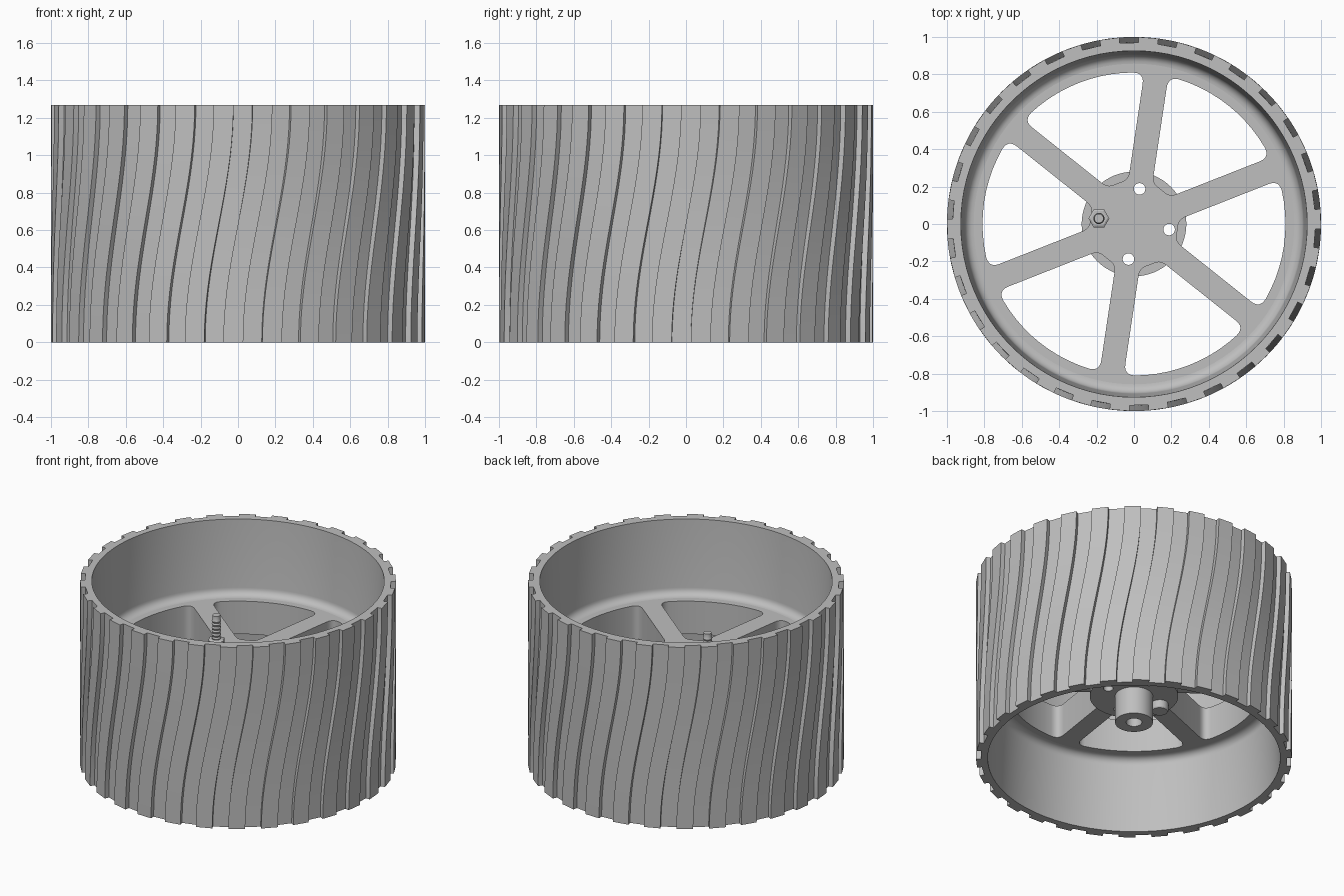
import bpy, bmesh, math
from math import sin, cos, pi, radians, asin

if "Cube" in bpy.data.objects:
    bpy.data.objects.remove(bpy.data.objects["Cube"])

H = 1.27
grey = bpy.data.materials.new("light_grey")
grey.diffuse_color = (0.52, 0.52, 0.52, 1)
grey.use_nodes = True
grey.node_tree.nodes["Principled BSDF"].inputs["Base Color"].default_value = grey.diffuse_color


def polar(r, a):
    return (r * cos(a), r * sin(a))


def finish(name, bm, smooth=True):
    bmesh.ops.remove_doubles(bm, verts=bm.verts, dist=1e-5)
    bmesh.ops.recalc_face_normals(bm, faces=bm.faces)
    me = bpy.data.meshes.new(name)
    bm.to_mesh(me)
    bm.free()
    ob = bpy.data.objects.new(name, me)
    bpy.context.collection.objects.link(ob)
    me.materials.clear()
    me.materials.append(grey)
    if smooth:
        bpy.ops.object.select_all(action='DESELECT')
        bpy.context.view_layer.objects.active = ob
        ob.select_set(True)
        bpy.ops.object.shade_smooth_by_angle(angle=radians(30))
    return ob


def lathe(name, profile, segs, centre=(0, 0), smooth=True):
    """Spin an (r, z) profile around a vertical axis."""
    bm = bmesh.new()
    rings = []
    for r, z in profile:
        if r == 0:
            rings.append([bm.verts.new((*centre, z))] * segs)
        else:
            rings.append([bm.verts.new((centre[0] + r * cos(2 * pi * i / segs),
                                        centre[1] + r * sin(2 * pi * i / segs), z))
                          for i in range(segs)])
    for a, b in zip(rings, rings[1:]):
        for i in range(segs):
            j = (i + 1) % segs
            bm.faces.new(list(dict.fromkeys((a[i], a[j], b[j], b[i]))))
    return finish(name, bm, smooth)


def plate(name, loops, z0, z1):
    """Flat plate: first loop is the outside, the others are holes."""
    cu = bpy.data.curves.new(name + "_outline", 'CURVE')
    cu.dimensions = '2D'
    cu.fill_mode = 'BOTH'
    cu.extrude = (z1 - z0) / 2
    for pts in loops:
        sp = cu.splines.new('POLY')
        sp.points.add(len(pts) - 1)
        for p, (x, y) in zip(sp.points, pts):
            p.co = (x, y, 0, 1)
        sp.use_cyclic_u = True
    tmp = bpy.data.objects.new(name + "_outline", cu)
    bpy.context.collection.objects.link(tmp)
    dg = bpy.context.evaluated_depsgraph_get()
    me = bpy.data.meshes.new_from_object(tmp.evaluated_get(dg))
    bm = bmesh.new()
    bm.from_mesh(me)
    bmesh.ops.translate(bm, verts=bm.verts, vec=(0, 0, (z0 + z1) / 2))
    bpy.data.objects.remove(tmp)
    bpy.data.meshes.remove(me)
    return finish(name, bm)


def circle(r, n, c=(0, 0)):
    return [(c[0] + r * cos(2 * pi * i / n), c[1] + r * sin(2 * pi * i / n)) for i in range(n)]


def bend(a, b, c, n=6):
    """Rounded corner from a to c around b."""
    return [tuple((1 - t) ** 2 * a[k] + 2 * t * (1 - t) * b[k] + t * t * c[k] for k in (0, 1))
            for t in (i / n for i in range(n + 1))]


# tyre: 30 treads that follow an S-curve from bottom to top
def tyre():
    N, ROWS, R_OUT, R_GROOVE, R_IN = 30, 18, 1.0, 0.97, 0.93
    bm = bmesh.new()
    rows = []
    for k in range(ROWS + 1):
        t = k / ROWS
        twist = 9 * (1 - cos(pi * t)) / 2
        row = []
        for i in range(N):
            a0 = radians(1.5 + 12 * i + twist)
            a1 = radians(7.6 + 12 * i + twist)
            for r, a in ((R_GROOVE, a0), (R_OUT, a0), (R_OUT, a1), (R_GROOVE, a1)):
                row.append(bm.verts.new((*polar(r, a), H * t)))
        rows.append(row)
    n = 4 * N
    for a, b in zip(rows, rows[1:]):
        for i in range(n):
            j = (i + 1) % n
            bm.faces.new((a[i], a[j], b[j], b[i]))
    # top and bottom edge bands
    for row, z, twist in ((rows[0], 0, 0), (rows[-1], H, 9)):
        inner = [bm.verts.new((*polar(R_IN, radians(12 * (i // 2) + twist + (1.5, 7.6)[i % 2])), z))
                 for i in range(2 * N)]
        for i in range(N):
            g0, t0, t1, g1 = row[4 * i:4 * i + 4]
            i0, i1, i2 = inner[2 * i], inner[2 * i + 1], inner[(2 * i + 2) % (2 * N)]
            bm.faces.new((i0, g0, g1, i1))
            bm.faces.new((g0, t0, t1, g1))
            bm.faces.new((i1, g1, row[(4 * i + 4) % n], i2))
    finish("tyre", bm)


tyre()

# inner rim walls, with a fillet running into the web, above and below
WEB0, WEB1 = 0.52, 0.75
F = 0.05
wall = [(0.935, H - 0.0005), (0.926, H - 0.0005)]
wall += [(0.857 + F * cos(a), WEB1 + F - F * sin(a)) for a in (pi / 2 * i / 6 for i in range(7))]
lathe("upper_rim", wall, 96)
lathe("lower_rim", [(r, H - z) for r, z in wall], 96)

# web with six spokes and four bolt holes
HALF, R0, R1 = 0.065, 0.235, 0.81


def window(a):
    """Opening between the spokes at angle a and a + 60 degrees."""
    b = a + pi / 3
    edge = lambda r, s: polar(r, a + asin(HALF / r) if s == 0 else b - asin(HALF / r))
    ao0, ao1 = a + asin(HALF / R1), b - asin(HALF / R1)
    ai0, ai1 = a + asin(HALF / R0), b - asin(HALF / R0)
    co, ci = 0.06, 0.045
    do, di = co / R1, ci / R0
    pts = bend(edge(R1 - co, 0), edge(R1, 0), polar(R1, ao0 + do))
    pts += [polar(R1, ao0 + do + (ao1 - ao0 - 2 * do) * i / 10) for i in range(1, 10)]
    pts += bend(polar(R1, ao1 - do), edge(R1, 1), edge(R1 - co, 1))
    pts += bend(edge(R0 + ci, 1), edge(R0, 1), polar(R0, ai1 - di))
    pts += bend(polar(R0, ai0 + di), edge(R0, 0), edge(R0 + ci, 0))
    return pts


bolt_spots = [polar(0.19, radians(171 - 90 * i)) for i in range(4)]
holes = [circle(0.031, 20, c) for c in bolt_spots]
plate("spoke_web", [circle(0.93, 96)] + [window(radians(21.5 + 60 * i)) for i in range(6)] + holes,
      WEB0, WEB1)

# hub flange and bored shaft collar
FL = 0.455
plate("hub_flange", [circle(0.28, 64)] + holes, FL, WEB0)
lathe("shaft_collar", [(0.12, FL + 0.005), (0.12, 0.264), (0.05, 0.264), (0.05, FL - 0.01), (0, FL - 0.01)], 40)

# threaded bolt with head below and nut above
bolt = bolt_spots[0]
thread = [(0, 0.41), (0.029, 0.41)]
z = 0.74
while z < 0.955:
    thread += [(0.030, z), (0.025, z + 0.012)]
    z += 0.024
thread += [(0.025, 0.97), (0, 0.97)]
lathe("bolt_shaft", thread, 20, bolt)
lathe("bolt_head", [(0, 0.40), (0.05, 0.40), (0.055, 0.408), (0.055, FL), (0, FL)], 24, bolt)
lathe("bolt_nut", [(0, WEB1), (0.056, WEB1), (0.056, 0.80), (0.045, 0.806), (0, 0.806)], 6, bolt, smooth=False)
